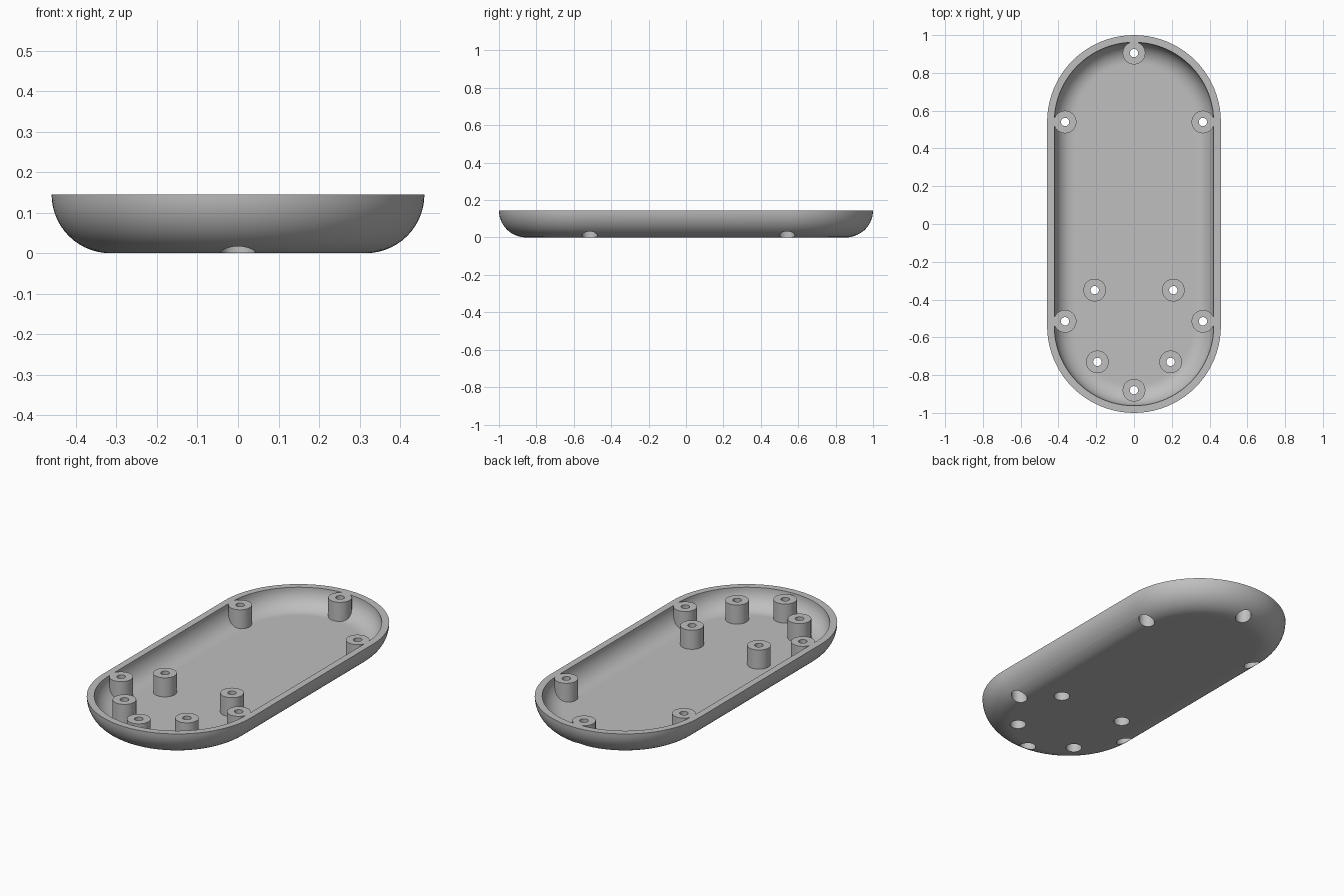
import bpy
import bmesh
from math import cos, sin, pi, radians

HALF_W, CENTRE_Y, HEIGHT, WALL = 0.46, 0.54, 0.145, 0.038
BOSS_R, BORE_R, SCREW_R, BORE_TOP = 0.06, 0.042, 0.022, 0.09

cube = bpy.data.objects.get("Cube")
if cube:
    bpy.data.objects.remove(cube)

grey = bpy.data.materials.new("plain grey")
grey.use_nodes = True
grey.diffuse_color = (0.52, 0.52, 0.52, 1)
grey.node_tree.nodes["Principled BSDF"].inputs["Base Color"].default_value = grey.diffuse_color


def circle(x, y, r, z, n=40):
    return [(x + r * cos(2 * pi * i / n), y + r * sin(2 * pi * i / n), z) for i in range(n)]


def stadium(r, z, n=40):
    """Rounded-end outline: two half circles joined by straight sides."""
    pts = []
    for start, cy in ((0, CENTRE_Y), (pi, -CENTRE_Y)):
        for i in range(n + 1):
            a = start + pi * i / n
            pts.append((r * cos(a), cy + r * sin(a), z))
    return pts


def add_loft(bm, rings):
    """Closed solid through a stack of rings, bottom to top."""
    loops = [[bm.verts.new(p) for p in ring] for ring in rings]
    n = len(loops[0])
    for low, high in zip(loops, loops[1:]):
        for i in range(n):
            j = (i + 1) % n
            bm.faces.new((low[i], low[j], high[j], high[i]))
    bm.faces.new(loops[0][::-1])
    bm.faces.new(loops[-1])


def make_object(name, stacks):
    bm = bmesh.new()
    for rings in stacks:
        add_loft(bm, rings)
    bmesh.ops.recalc_face_normals(bm, faces=bm.faces)
    mesh = bpy.data.meshes.new(name)
    bm.to_mesh(mesh)
    bm.free()
    mesh.materials.append(grey)
    ob = bpy.data.objects.new(name, mesh)
    bpy.context.collection.objects.link(ob)
    return ob


def bowl_rings(edge, floor, top, steps=14):
    """Quarter-round bowl section swept round the stadium outline."""
    r = HEIGHT - floor
    rings = [stadium(edge - r - 0.012, floor)]
    for i in range(steps + 1):
        a = pi / 2 * i / steps
        rings.append(stadium(edge - r + r * sin(a), HEIGHT - r * cos(a)))
    if top > HEIGHT:
        rings.append(stadium(edge, top))
    return rings


def subtract(target, cutter):
    mod = target.modifiers.new("cut", 'BOOLEAN')
    mod.operation = 'DIFFERENCE'
    mod.solver = 'EXACT'
    mod.object = cutter
    bpy.context.view_layer.update()
    graph = bpy.context.evaluated_depsgraph_get()
    mesh = bpy.data.meshes.new_from_object(target.evaluated_get(graph))
    target.modifiers.clear()
    target.data = mesh
    bpy.data.objects.remove(cutter)


# Screw post positions: centre line, then mirrored pairs
posts = [(0, 0.905), (0, -0.88)]
for x, y in ((0.365, 0.54), (0.365, -0.515), (0.208, -0.35), (0.194, -0.73)):
    posts += [(x, y), (-x, y)]

# Tray: outer bowl, hollowed by a cavity that leaves the posts standing
tray = make_object("tray_shell", [bowl_rings(HALF_W, 0, HEIGHT)])
cavity = make_object("cavity_cutter", [bowl_rings(HALF_W - WALL, WALL, HEIGHT + 0.05)])
bosses = make_object("post_cutter", [
    [circle(x, y, BOSS_R, -0.1), circle(x, y, BOSS_R, 0.3)] for x, y in posts])
subtract(cavity, bosses)
subtract(tray, cavity)

# Screw holes with wide counterbores opening underneath
holes = make_object("hole_cutter", [
    [circle(x, y, BORE_R, -0.1), circle(x, y, BORE_R, BORE_TOP),
     circle(x, y, SCREW_R, BORE_TOP), circle(x, y, SCREW_R, 0.3)] for x, y in posts])
subtract(tray, holes)

# Smooth curves, sharp rims
bpy.ops.object.select_all(action='DESELECT')
bpy.context.view_layer.objects.active = tray
tray.select_set(True)
bpy.ops.object.shade_smooth_by_angle(angle=radians(30))
